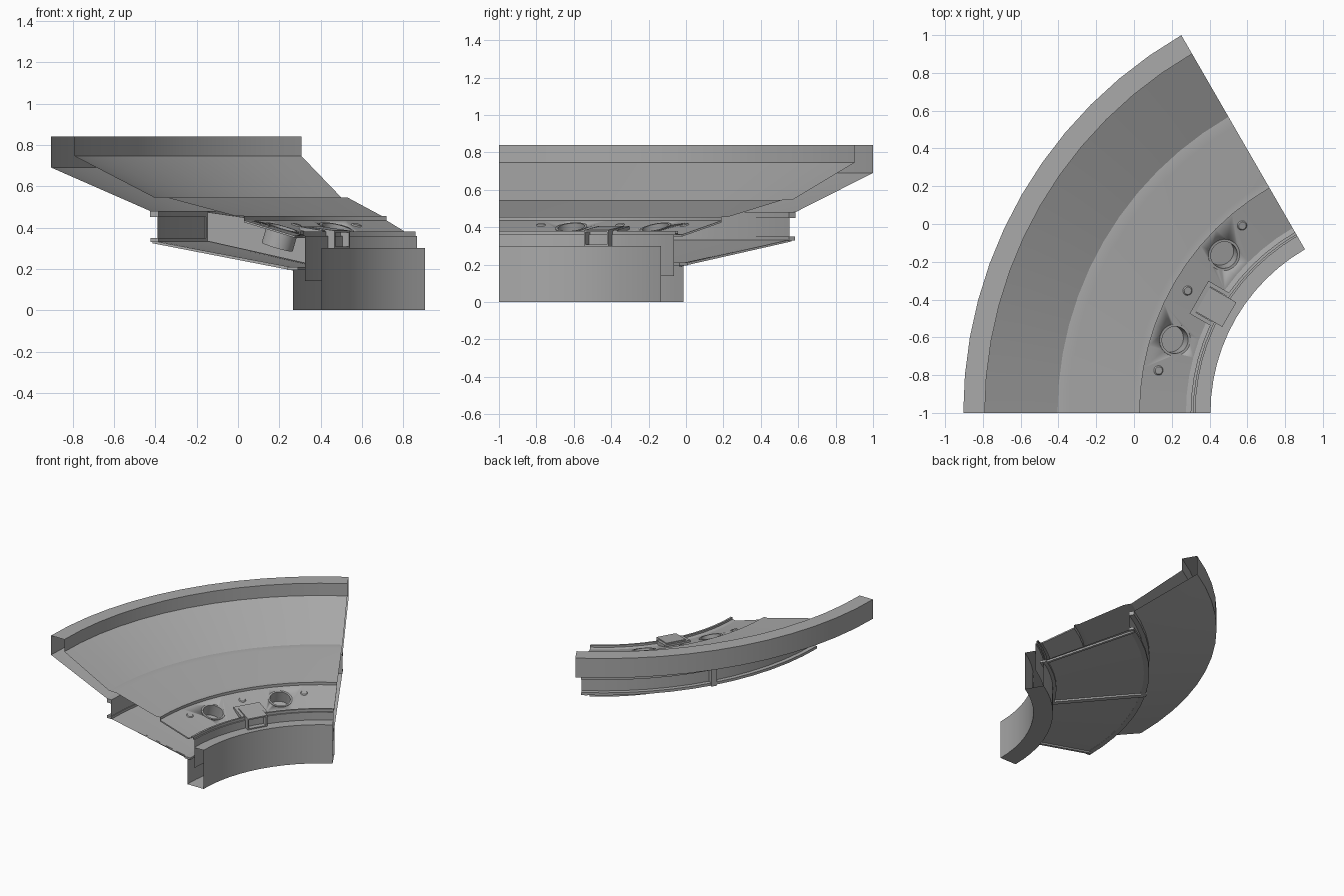
import bpy, bmesh, math
from mathutils import Matrix, Vector

if "Cube" in bpy.data.objects:
    bpy.data.objects.remove(bpy.data.objects["Cube"])

CENTRE = Vector((1.405, -1.0, 0.0))   # axis of the ring sector
SEGS = 12
MID = 150

grey = bpy.data.materials.new("neutral grey")
grey.use_nodes = True
grey.diffuse_color = (0.4, 0.4, 0.4, 1)
grey.node_tree.nodes["Principled BSDF"].inputs["Base Color"].default_value = (0.4, 0.4, 0.4, 1)


def finish(name, bm, smooth=True):
    bmesh.ops.recalc_face_normals(bm, faces=bm.faces)
    mesh = bpy.data.meshes.new(name)
    bm.to_mesh(mesh)
    bm.free()
    mesh.materials.append(grey)
    ob = bpy.data.objects.new(name, mesh)
    bpy.context.collection.objects.link(ob)
    if smooth:
        bpy.ops.object.select_all(action='DESELECT')
        ob.select_set(True)
        bpy.context.view_layer.objects.active = ob
        bpy.ops.object.shade_smooth_by_angle(angle=math.radians(25))
    return ob


def polar(r, deg, z):
    a = math.radians(deg)
    return CENTRE + Vector((r * math.cos(a), r * math.sin(a), z))


def sweep(name, profile, closed=False, start=120, end=180):
    """Turn an (r, z) profile through the sector."""
    bm = bmesh.new()
    rows = []
    for i in range(SEGS + 1):
        a = start + (end - start) * i / SEGS
        rows.append([bm.verts.new(polar(r, a, z)) for r, z in profile])
    n = len(profile)
    for a, b in zip(rows, rows[1:]):
        for j in range(n if closed else n - 1):
            k = (j + 1) % n
            bm.faces.new((a[j], a[k], b[k], b[j]))
    if closed:
        bm.faces.new(rows[0])
        bm.faces.new(rows[-1])
    return finish(name, bm)


def ring_bar(name, r0, r1, z0, z1):
    return sweep(name, [(r0, z0), (r1, z0), (r1, z1), (r0, z1)], True)


def radial_plate(name, profile, deg, width):
    """Extrude an (r, z) outline sideways along the tangent."""
    bm = bmesh.new()
    a = math.radians(deg)
    side = Vector((-math.sin(a), math.cos(a), 0)) * width / 2
    sides = [[bm.verts.new(polar(r, deg, z) + side * s) for r, z in profile] for s in (-1, 1)]
    bm.faces.new(sides[0])
    bm.faces.new(sides[1])
    for j in range(len(profile)):
        k = (j + 1) % len(profile)
        bm.faces.new((sides[0][j], sides[0][k], sides[1][k], sides[1][j]))
    return finish(name, bm, False)


def deck_z(r):
    return 0.36 + (r - 1.13) * 0.306


def deck_frame(r, deg):
    """Frame on the sloping deck, local x pointing outwards."""
    return (Matrix.Translation(polar(r, deg, deck_z(r)))
            @ Matrix.Rotation(math.radians(deg), 4, 'Z')
            @ Matrix.Rotation(-math.atan(0.306), 4, 'Y'))


def turned(name, profile, frame, steps=32):
    """Lathe an (r, z) profile about the frame's z axis."""
    bm = bmesh.new()
    verts = [bm.verts.new((r, 0, z)) for r, z in profile]
    edges = [bm.edges.new(p) for p in zip(verts, verts[1:])]
    bmesh.ops.spin(bm, geom=verts + edges, cent=(0, 0, 0), axis=(0, 0, 1),
                   angle=math.tau, steps=steps, use_duplicate=False)
    bmesh.ops.remove_doubles(bm, verts=bm.verts, dist=0.0002)
    bmesh.ops.transform(bm, matrix=frame, verts=bm.verts)
    return finish(name, bm)


# Outer rim, sloping seat skins and the lip above the deck
sweep("upper_shell", [(2.309, 0.69), (2.309, 0.84), (2.195, 0.84), (2.195, 0.745),
                      (1.81, 0.545), (1.75, 0.545), (1.415, 0.455),
                      (1.375, 0.455), (1.375, 0.435)])
sweep("lower_shell", [(2.309, 0.69), (1.83, 0.48), (1.795, 0.47)])

# Outer lower wall with its two rails
sweep("outer_wall", [(1.795, 0.475), (1.795, 0.335)])
ring_bar("upper_rail", 1.79, 1.83, 0.45, 0.48)
ring_bar("lower_rail", 1.79, 1.828, 0.33, 0.35)

# Underside skin and inner rail
sweep("underside_skin", [(1.81, 0.335), (1.14, 0.205)])
ring_bar("inner_lower_rail", 1.115, 1.165, 0.195, 0.21)

# Hollow curved base
sweep("base_channel", [(1.08, 0.3), (1.0, 0.3), (1.0, 0.0), (1.14, 0.0), (1.14, 0.205)])
sweep("base_back_wall", [(1.08, 0.36), (1.08, 0.14)])
sweep("deck_edge_trim", [(1.08, 0.36), (1.09, 0.36), (1.09, 0.38), (1.105, 0.38),
                         (1.105, 0.365), (1.13, 0.36)])

# Sloping deck with two lamp openings
deck = sweep("deck", [(1.13, 0.36), (1.375, 0.435), (1.375, 0.425), (1.13, 0.35)], True)
for deg in (138, 162):
    frame = deck_frame(1.25, deg)
    cutter = turned("lamp_cutter", [(0, -0.05), (0.078, -0.05), (0.078, 0.05), (0, 0.05)], frame)
    cutter.hide_render = True
    cutter.hide_set(True)
    cut = deck.modifiers.new("lamp_opening", 'BOOLEAN')
    cut.operation = 'DIFFERENCE'
    cut.object = cutter
    cut.solver = 'EXACT'
    turned("lamp_cup", [(0, -0.085), (0.072, -0.085), (0.072, 0.004), (0.085, 0.004),
                        (0.085, -0.004), (0.078, -0.004), (0.078, -0.095), (0, -0.095)], frame)

# Small deck studs
for deg in (130, 150, 170):
    turned("deck_stud", [(0, 0.006), (0.02, 0.006), (0.026, 0.0), (0.026, -0.004)],
           deck_frame(1.295, deg), 16)

# Spout at the middle: floor, roof, back, cheeks and a raised collar
radial_plate("spout_floor", [(1.04, 0.3), (1.2, 0.3), (1.2, 0.308), (1.04, 0.308)], MID, 0.15)
radial_plate("spout_roof", [(1.04, 0.375), (1.2, 0.395), (1.2, 0.405), (1.04, 0.385)], MID, 0.15)
radial_plate("spout_back", [(1.19, 0.3), (1.2, 0.3), (1.2, 0.4), (1.19, 0.4)], MID, 0.15)
for s in (-1, 1):
    cheek = radial_plate("spout_cheek", [(1.04, 0.3), (1.2, 0.3), (1.2, 0.4), (1.04, 0.38)], MID, 0.01)
    cheek.location = Vector((-0.5, -0.866, 0)) * 0.07 * s
    collar = radial_plate("collar_side", [(1.09, 0.34), (1.225, 0.38), (1.225, 0.405), (1.09, 0.385)],
                          MID, 0.022)
    collar.location = Vector((-0.5, -0.866, 0)) * 0.089 * s
radial_plate("collar_back", [(1.2, 0.375), (1.225, 0.38), (1.225, 0.405), (1.2, 0.4)], MID, 0.2)

# Central partition, underside bars and outer bracket
radial_plate("partition", [(1.15, 0.21), (1.795, 0.335), (1.795, 0.475), (1.4, 0.425), (1.2, 0.36),
                           (1.15, 0.33)], MID, 0.012)
for deg, width in ((121, 0.02), (MID, 0.04), (179, 0.02)):
    radial_plate("underside_bar", [(1.13, 0.19), (1.82, 0.324), (1.82, 0.336), (1.13, 0.205)], deg, width)
radial_plate("outer_bracket", [(1.79, 0.325), (1.835, 0.325), (1.835, 0.48), (1.79, 0.48)], MID, 0.04)
